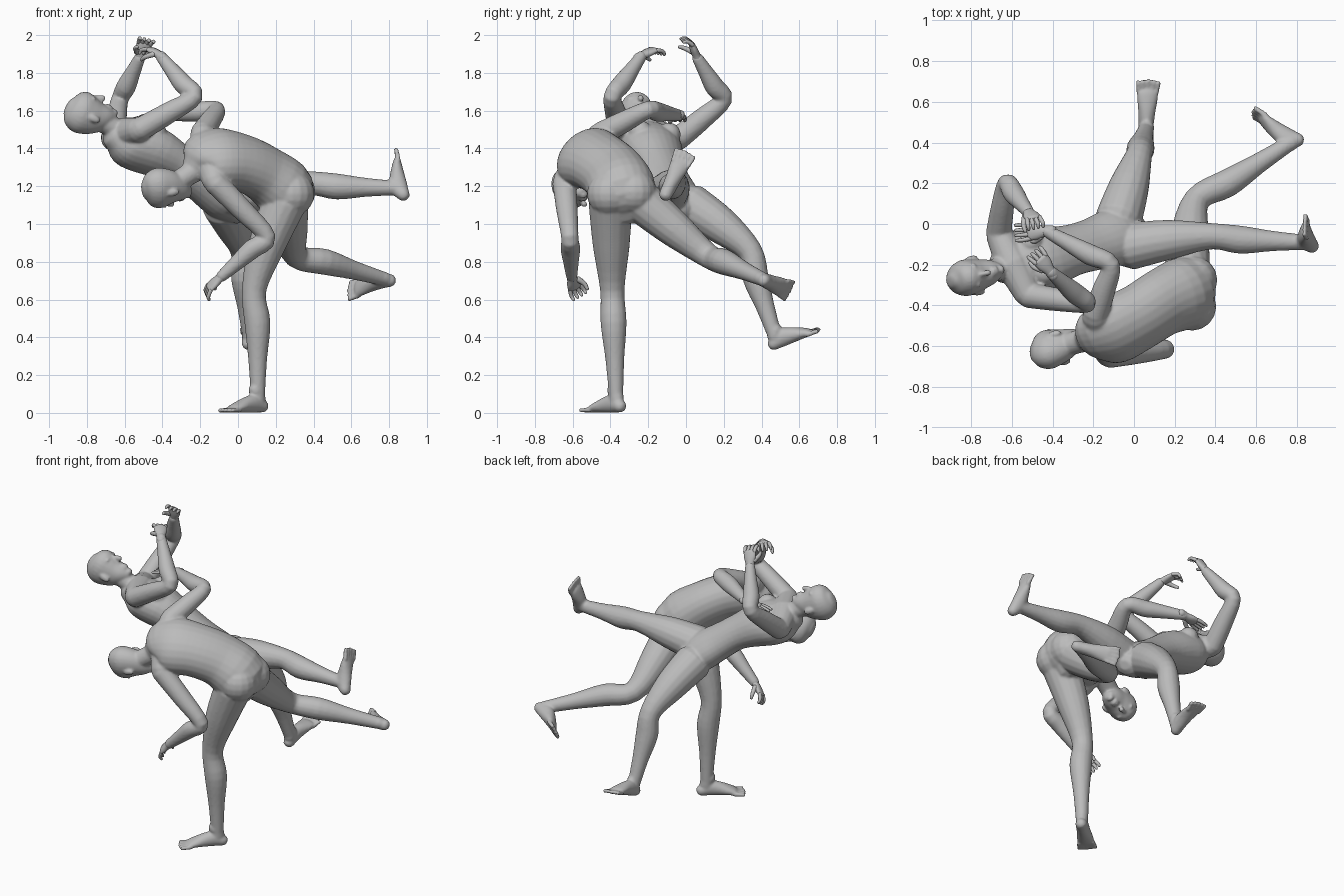
import bpy, bmesh, math
from mathutils import Vector as V, Matrix

cube = bpy.data.objects.get("Cube")
if cube:
    bpy.data.objects.remove(cube, do_unlink=True)

GREY = (0.5, 0.5, 0.5, 1)
skin = bpy.data.materials.new("grey clay")
skin.use_nodes = True
skin.diffuse_color = GREY
bsdf = next(n for n in skin.node_tree.nodes if n.type == 'BSDF_PRINCIPLED')
bsdf.inputs["Base Color"].default_value = GREY


def finish(bm, name, voxel=0):
    """Turn a bmesh into a smooth object, optionally fused into one skin."""
    bmesh.ops.recalc_face_normals(bm, faces=bm.faces)
    for f in bm.faces:
        f.smooth = True
    me = bpy.data.meshes.new(name)
    bm.to_mesh(me)
    bm.free()
    me.materials.append(skin)
    ob = bpy.data.objects.new(name, me)
    bpy.context.collection.objects.link(ob)
    if voxel:
        rm = ob.modifiers.new("fuse", 'REMESH')
        rm.mode = 'VOXEL'
        rm.voxel_size = voxel
        rm.use_smooth_shade = True
        sm = ob.modifiers.new("soften", 'SMOOTH')
        sm.factor, sm.iterations = 0.5, 6


def spline(p, t):
    """Catmull-Rom through a list of vectors."""
    i = min(int(t), len(p) - 2)
    u = t - i
    a, b, c, d = p[max(i - 1, 0)], p[i], p[i + 1], p[min(i + 2, len(p) - 1)]
    return b + (c - a) * (u / 2) + (a - b * 2.5 + c * 2 - d / 2) * u**2 \
        + (b * 1.5 - a / 2 - c * 1.5 + d / 2) * u**3


def loft(bm, rings, n=16, steps=4, cap=0.8):
    """Closed tube through rings of (centre, half width, half depth, side)."""
    pts = [V(r[0]) for r in rings]
    size = [V((r[1], r[2], 0)) for r in rings]
    side = [V(r[3]).normalized() for r in rings]
    count = (len(rings) - 1) * steps
    s = [tuple(spline(l, k / steps) for l in (pts, size, side)) for k in range(count + 1)]
    # rounded ends
    for end, nxt in ((0, 1), (-1, -2)):
        c, z, w = s[end]
        out = (c - s[nxt][0]).normalized() * min(z.x, z.y) * cap
        extra = [(c + out * 0.65, z * 0.75, w), (c + out * 0.95, z * 0.35, w)]
        s = extra[::-1] + s if end == 0 else s + extra
    loops = []
    for k, (c, z, w) in enumerate(s):
        t = (s[min(k + 1, len(s) - 1)][0] - s[max(k - 1, 0)][0]).normalized()
        w = (w - t * w.dot(t)).normalized()
        o = t.cross(w)
        loops.append([bm.verts.new(c + w * z.x * math.cos(a) + o * z.y * math.sin(a))
                      for a in (math.tau * j / n for j in range(n))])
    for a, b in zip(loops, loops[1:]):
        for j in range(n):
            bm.faces.new((a[j], a[(j + 1) % n], b[(j + 1) % n], b[j]))
    bm.faces.new(loops[0][::-1])
    bm.faces.new(loops[-1])


def blob(bm, centre, scale, axes=None):
    m = Matrix.Translation(V(centre))
    if axes:
        m = m @ Matrix(axes).transposed().to_4x4()
    bmesh.ops.create_uvsphere(bm, u_segments=16, v_segments=10, radius=1,
                              matrix=m @ Matrix.Diagonal((*scale, 1)))


def limb(bm, a, b, c, radii, bulge):
    """Two-bone limb: radii run root, middle, joint, belly, shaft, end."""
    a, b, c = V(a), V(b), V(c)
    front = (b - (a + c) / 2).normalized()
    side = (c - a).cross(front)
    where = [a, a.lerp(b, 0.5) + front * bulge, b, b.lerp(c, 0.3) - front * bulge,
             b.lerp(c, 0.65) - front * bulge * 0.5, c]
    loft(bm, [(p, r, r, side) for p, r in zip(where, radii)])


LEG = (0.116, 0.098, 0.065, 0.069, 0.05, 0.038)
ARM = (0.063, 0.057, 0.046, 0.052, 0.041, 0.03)


def foot(bm, ankle, heel, toe):
    ankle, heel, toe = V(ankle), V(heel), V(toe)
    d = toe - heel
    up = ankle - heel
    up = (up - d * up.dot(d) / d.length_squared).normalized()
    side = d.cross(up).normalized()
    prof = [(0.06, 0.035, 0.034), (0.25, 0.039, 0.049), (0.45, 0.043, 0.043),
            (0.65, 0.051, 0.031), (0.78, 0.052, 0.022)]
    loft(bm, [(heel + d * t + up * h, w, h, side) for t, w, h in prof])
    # ankle joint
    loft(bm, [(ankle + (ankle - heel) * 0.4, 0.036, 0.036, side), (ankle, 0.038, 0.042, side),
              (heel + d * 0.2 + up * 0.045, 0.036, 0.046, side)])
    # toes
    for i in range(5):
        root = heel + d * 0.75 + side * (i - 2) * 0.022 + up * 0.016
        tip = root + d * (0.25 - 0.014 * abs(i - 2)) + side * (i - 2) * 0.004 - up * 0.003
        loft(bm, [(root, 0.011, 0.015, side), (tip, 0.011, 0.013, side)], n=8)


def hand(name, wrist, tip, palm, thumb, curl):
    bm = bmesh.new()
    wrist, n = V(wrist), V(palm)
    d = (V(tip) - wrist).normalized()
    n = (n - d * n.dot(d)).normalized()
    s = d.cross(n)
    loft(bm, [(wrist - d * 0.03, 0.027, 0.025, s), (wrist + d * 0.01, 0.028, 0.022, s),
              (wrist + d * 0.05, 0.039, 0.02, s), (wrist + d * 0.085, 0.041, 0.015, s)])
    # fingers
    for i in range(4):
        a = wrist + d * 0.085 + s * (i - 1.5) * 0.021
        b = a + d * 0.04 * (1 - curl * 0.4) + n * 0.03 * curl + s * (i - 1.5) * 0.004
        c = b + d * 0.036 * (1 - curl * 1.4) + n * 0.035 * curl
        loft(bm, [(a, 0.012, 0.012, s), (b, 0.0105, 0.0105, s), (c, 0.008, 0.008, s)], n=8)
    # thumb
    a = wrist + d * 0.03 + s * thumb * 0.025 + n * 0.006
    b = a + d * 0.03 + s * thumb * 0.02 + n * (0.012 + 0.03 * curl)
    loft(bm, [(a, 0.016, 0.016, s), (b, 0.013, 0.013, s),
              (b + d * 0.022 + n * (0.005 + 0.035 * curl), 0.009, 0.009, s)], n=8)
    finish(bm, name)


def head(bm, centre, up, face):
    c, up, f = V(centre), V(up).normalized(), V(face)
    f = (f - up * f.dot(up)).normalized()
    s = up.cross(f)
    at = lambda x, y, z: c + s * x + f * y + up * z
    prof = [(-0.125, 0.06, 0.03, 0.025), (-0.09, 0.04, 0.057, 0.056), (-0.045, 0.016, 0.073, 0.085),
            (0.0, 0.002, 0.084, 0.104), (0.05, -0.006, 0.09, 0.113), (0.095, -0.01, 0.072, 0.093),
            (0.12, -0.01, 0.04, 0.055)]
    loft(bm, [(at(0, y, z), w, h, s) for z, y, w, h in prof], n=24, cap=0.35)
    axes = (s, f, up)
    # nose, lips and chin
    loft(bm, [(at(0, 0.098, 0.02), 0.01, 0.01, s), (at(0, 0.114, -0.025), 0.016, 0.019, s)], n=10)
    for z in (-0.064, -0.082):
        blob(bm, at(0, 0.088, z), (0.025, 0.015, 0.009), axes)
    blob(bm, at(0, 0.074, -0.115), (0.024, 0.02, 0.018), axes)
    # brows and ears
    for k in (-1, 1):
        blob(bm, at(k * 0.036, 0.083, 0.03), (0.028, 0.015, 0.011), axes)
        blob(bm, at(k * 0.087, -0.012, -0.015), (0.013, 0.02, 0.034), axes)


def figure(name, torso, hips, shoulders, neck, skull, arms, legs, feet, muscles):
    bm = bmesh.new()
    (hl, hr), (sl, sr) = hips, shoulders
    across0, across1 = (V(hl) - V(hr)).normalized(), (V(sl) - V(sr)).normalized()
    last = len(torso) - 1
    loft(bm, [(p, w, d, across0.lerp(across1, i / last)) for i, (p, w, d) in enumerate(torso)], n=24)
    loft(bm, [(p, r, r, across1) for p, r in neck])
    head(bm, *skull)
    # shoulder girdle
    mid = (V(sl) + V(sr)) / 2
    for j in (sl, sr):
        loft(bm, [(mid, 0.09, 0.09, (0.1, 0, 1)), (j, 0.066, 0.066, (0.1, 0, 1))])
    for joint, (mid_j, end) in zip(shoulders, arms):
        limb(bm, joint, mid_j, end, ARM, 0.006)
    for joint, (mid_j, end), sole in zip(hips, legs, feet):
        limb(bm, joint, mid_j, end, LEG, 0.014)
        foot(bm, end, *sole)
    for p, r in muscles:
        blob(bm, p, (r, r, r))
    finish(bm, name, 0.0075)


# Lifting figure, bent forward on one leg
figure("lifter_body",
       torso=[((0.25, -0.315, 1.07), 0.11, 0.09), ((0.25, -0.335, 1.17), 0.178, 0.16),
              ((0.14, -0.385, 1.265), 0.172, 0.148), ((0.02, -0.46, 1.325), 0.172, 0.143),
              ((-0.1, -0.52, 1.35), 0.182, 0.142), ((-0.18, -0.55, 1.35), 0.155, 0.11),
              ((-0.22, -0.56, 1.31), 0.085, 0.075)],
       hips=[(0.245, -0.4, 1.11), (0.26, -0.25, 1.13)],
       shoulders=[(-0.12, -0.645, 1.22), (-0.19, -0.445, 1.48)],
       neck=[((-0.17, -0.54, 1.33), 0.08), ((-0.25, -0.57, 1.27), 0.06), ((-0.33, -0.595, 1.22), 0.056)],
       skull=((-0.38, -0.605, 1.195), (-0.95, -0.2, -0.2), (0, 0.5, -0.8)),
       arms=[((0.155, -0.615, 0.93), (-0.09, -0.605, 0.72)),
             ((-0.115, -0.2, 1.605), (-0.43, -0.035, 1.575))],
       legs=[((0.085, -0.39, 0.65), (0.105, -0.37, 0.09)), ((0.31, 0.12, 0.83), (0.77, 0.4, 0.71))],
       feet=[((0.145, -0.335, 0), (-0.07, -0.525, 0)), ((0.84, 0.43, 0.69), (0.59, 0.56, 0.64))],
       muscles=[((0.285, -0.405, 1.16), 0.12), ((0.29, -0.275, 1.17), 0.12)])
hand("lifter_left_hand", (-0.09, -0.605, 0.72), (-0.21, -0.57, 0.61), (0.4, 0.5, -0.7), -1, 0.5)
hand("lifter_right_hand", (-0.43, -0.035, 1.575), (-0.6, -0.045, 1.55), (0, 0, -1), 1, 0.1)

# Thrown figure, lying back in the air
figure("thrown_body",
       torso=[((0.0, -0.04, 1.08), 0.1, 0.085), ((-0.08, -0.06, 1.14), 0.145, 0.11),
              ((-0.2, -0.1, 1.23), 0.132, 0.102), ((-0.31, -0.13, 1.31), 0.13, 0.102),
              ((-0.45, -0.17, 1.385), 0.16, 0.13), ((-0.575, -0.19, 1.425), 0.158, 0.125),
              ((-0.64, -0.21, 1.46), 0.09, 0.085)],
       hips=[(-0.075, 0.025, 1.1), (-0.02, -0.11, 1.15)],
       shoulders=[(-0.665, -0.045, 1.45), (-0.52, -0.35, 1.5)],
       neck=[((-0.6, -0.2, 1.45), 0.08), ((-0.66, -0.22, 1.51), 0.058), ((-0.74, -0.24, 1.55), 0.058)],
       skull=((-0.787, -0.255, 1.575), (-0.85, -0.2, 0.45), (0.45, 0.1, 0.85)),
       arms=[((-0.625, 0.2, 1.66), (-0.52, 0.06, 1.88)), ((-0.23, -0.39, 1.675), (-0.41, -0.235, 1.89))],
       legs=[((0.025, 0.34, 0.855), (0.06, 0.47, 0.41)), ((0.38, -0.06, 1.215), (0.84, -0.09, 1.19))],
       feet=[((0.05, 0.46, 0.325), (0.07, 0.71, 0.43)), ((0.915, -0.115, 1.145), (0.85, 0.0, 1.385))],
       muscles=[((-0.51, -0.09, 1.475), 0.062), ((-0.44, -0.24, 1.485), 0.062)])
hand("thrown_left_hand", (-0.52, 0.06, 1.88), (-0.48, 0.01, 2), (0.2, -1, 0), -1, 0.6)
hand("thrown_right_hand", (-0.41, -0.235, 1.89), (-0.5, -0.12, 1.95), (-0.3, 0.2, -0.9), 1, 0.6)
